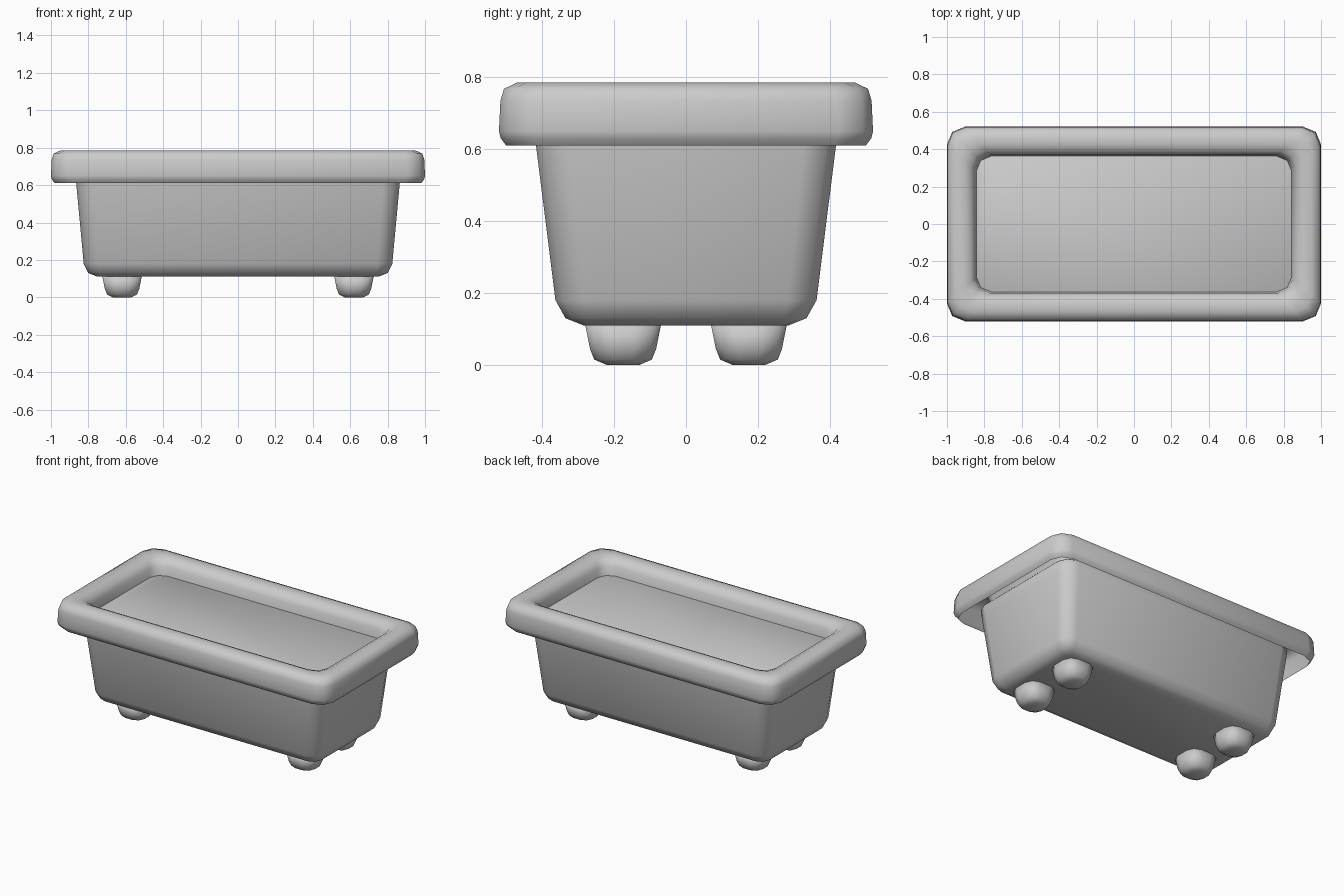
import bpy, bmesh, math

if "Cube" in bpy.data.objects:
    bpy.data.objects.remove(bpy.data.objects["Cube"], do_unlink=True)

grey = bpy.data.materials.new("plain_grey")
grey.use_nodes = True
colour = (0.6, 0.6, 0.6, 1)
grey.diffuse_color = colour
grey.node_tree.nodes["Principled BSDF"].inputs["Base Color"].default_value = colour


def rounded_ring(bm, hx, hy, r, z, steps=2):
    """Rectangle with rounded corners, as a loop of vertices."""
    verts = []
    for quarter, (sx, sy) in enumerate([(1, 1), (-1, 1), (-1, -1), (1, -1)]):
        for i in range(steps + 1):
            a = math.pi / 2 * (quarter + i / steps)
            verts.append(bm.verts.new((sx * (hx - r) + r * math.cos(a),
                                       sy * (hy - r) + r * math.sin(a), z)))
    return verts


def loft(name, rings, cap, centre=(0, 0)):
    """Skin a stack of rounded rectangles, given as (hx, hy, r, z)."""
    bm = bmesh.new()
    loops = [rounded_ring(bm, *ring) for ring in rings]
    for low, high in zip(loops, loops[1:]):
        n = len(low)
        for i in range(n):
            j = (i + 1) % n
            bm.faces.new((low[i], low[j], high[j], high[i]))
    if cap:
        bm.faces.new(loops[0][::-1])
        bm.faces.new(loops[-1])
    mesh = bpy.data.meshes.new(name)
    bm.to_mesh(mesh)
    bm.free()
    mesh.shade_smooth()
    mesh.materials.append(grey)
    obj = bpy.data.objects.new(name, mesh)
    obj.location = (*centre, 0)
    bpy.context.collection.objects.link(obj)
    return obj


# Tapered trough, closed by the filled surface inside the rim
loft("trough", [
    (0.75, 0.285, 0.03, 0.11),
    (0.80, 0.335, 0.06, 0.13),
    (0.825, 0.363, 0.08, 0.18),
    (0.865, 0.417, 0.09, 0.61),
    (0.87, 0.424, 0.09, 0.67),
    (0.86, 0.41, 0.08, 0.68),
], cap=True)

# Rounded rim, hollow underneath, profile running from outer lip to inner wall
rim_profile = [(0.02, 0.61), (0.005, 0.63), (0, 0.65), (0.004, 0.735),
               (0.014, 0.768), (0.05, 0.785), (0.095, 0.785),
               (0.13, 0.768), (0.15, 0.735), (0.16, 0.66)]
loft("rim", [(1 - d, 0.52 - d, 0.095 - 0.1 * d, z) for d, z in rim_profile], cap=False)

# Four stubby feet
for side, sx in (("left", 1), ("right", -1)):
    for end, sy in (("front", -1), ("back", 1)):
        loft(f"{end}_{side}_foot", [
            (0.05, 0.045, 0.03, 0),
            (0.08, 0.08, 0.055, 0.015),
            (0.092, 0.092, 0.06, 0.045),
            (0.106, 0.106, 0.065, 0.115),
        ], cap=True, centre=(sx * 0.62, sy * 0.175))
